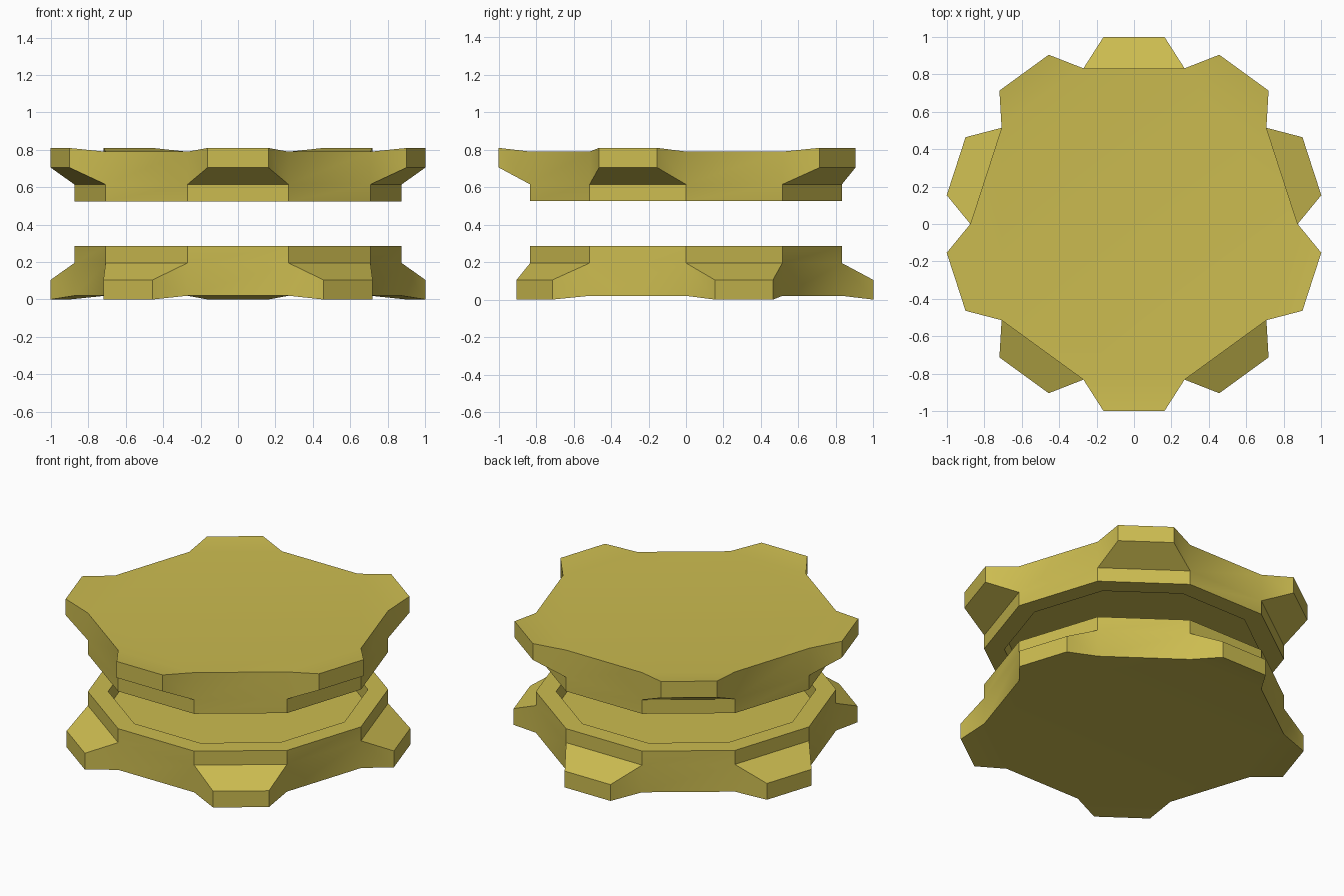
import bpy, bmesh
from math import cos, sin, radians, pi

if "Cube" in bpy.data.objects:
    bpy.data.objects.remove(bpy.data.objects["Cube"])

SIDES = 10
R, R_IN = 0.875, 0.757           # outer decagon and recess radius
Z_BASE, Z_SPUR, Z_TOP, Z_FLOOR = 0.02, 0.195, 0.285, 0.185
TIP_Z, HEIGHT = 0.105, 0.81      # spur tip height, whole model height

gold = bpy.data.materials.new("gold")
gold.diffuse_color = (0.6, 0.5, 0.08, 1)
gold.use_nodes = True
gold.node_tree.nodes["Principled BSDF"].inputs["Base Color"].default_value = gold.diffuse_color


def plate(name, upper):
    """Ten-sided plate with five flared spurs and a recessed inner face."""
    bm = bmesh.new()

    def ring(r, z):
        return [bm.verts.new((r * cos(2 * pi * i / SIDES), r * sin(2 * pi * i / SIDES), z))
                for i in range(SIDES)]

    base, mid, top = ring(R, Z_BASE), ring(R, Z_SPUR), ring(R, Z_TOP)
    rim, floor = ring(R_IN, Z_TOP), ring(R_IN, Z_FLOOR)
    bm.faces.new(base[::-1])
    bm.faces.new(floor)

    for i in range(SIDES):
        j = (i + 1) % SIDES
        # upper wall, flat rim and recess wall
        for a, b in ((mid, top), (top, rim), (rim, floor)):
            bm.faces.new((a[i], a[j], b[j], b[i]))
        if i % 2:
            bm.faces.new((base[i], base[j], mid[j], mid[i]))
            continue
        # spur on every other side
        ang = radians(18 + 36 * i)
        tip = []
        for side, z in ((-0.163, 0), (0.163, 0), (0.163, TIP_Z), (-0.163, TIP_Z)):
            tip.append(bm.verts.new((cos(ang) - side * sin(ang),
                                     sin(ang) + side * cos(ang), z)))
        root = [base[i], base[j], mid[j], mid[i]]
        bm.faces.new(tip)
        for k in range(4):
            n = (k + 1) % 4
            bm.faces.new((root[k], root[n], tip[n], tip[k]))

    # the upper plate is the lower one turned over about the x axis
    if upper:
        for v in bm.verts:
            v.co.y, v.co.z = -v.co.y, HEIGHT - v.co.z
    bmesh.ops.recalc_face_normals(bm, faces=bm.faces[:])

    mesh = bpy.data.meshes.new(name)
    bm.to_mesh(mesh)
    bm.free()
    mesh.materials.append(gold)
    obj = bpy.data.objects.new(name, mesh)
    bpy.context.collection.objects.link(obj)
    bpy.ops.object.select_all(action='DESELECT')
    obj.select_set(True)
    bpy.context.view_layer.objects.active = obj
    bpy.ops.object.shade_smooth_by_angle(angle=radians(30))
    return obj


plate("lower_plate", False)
plate("upper_plate", True)
